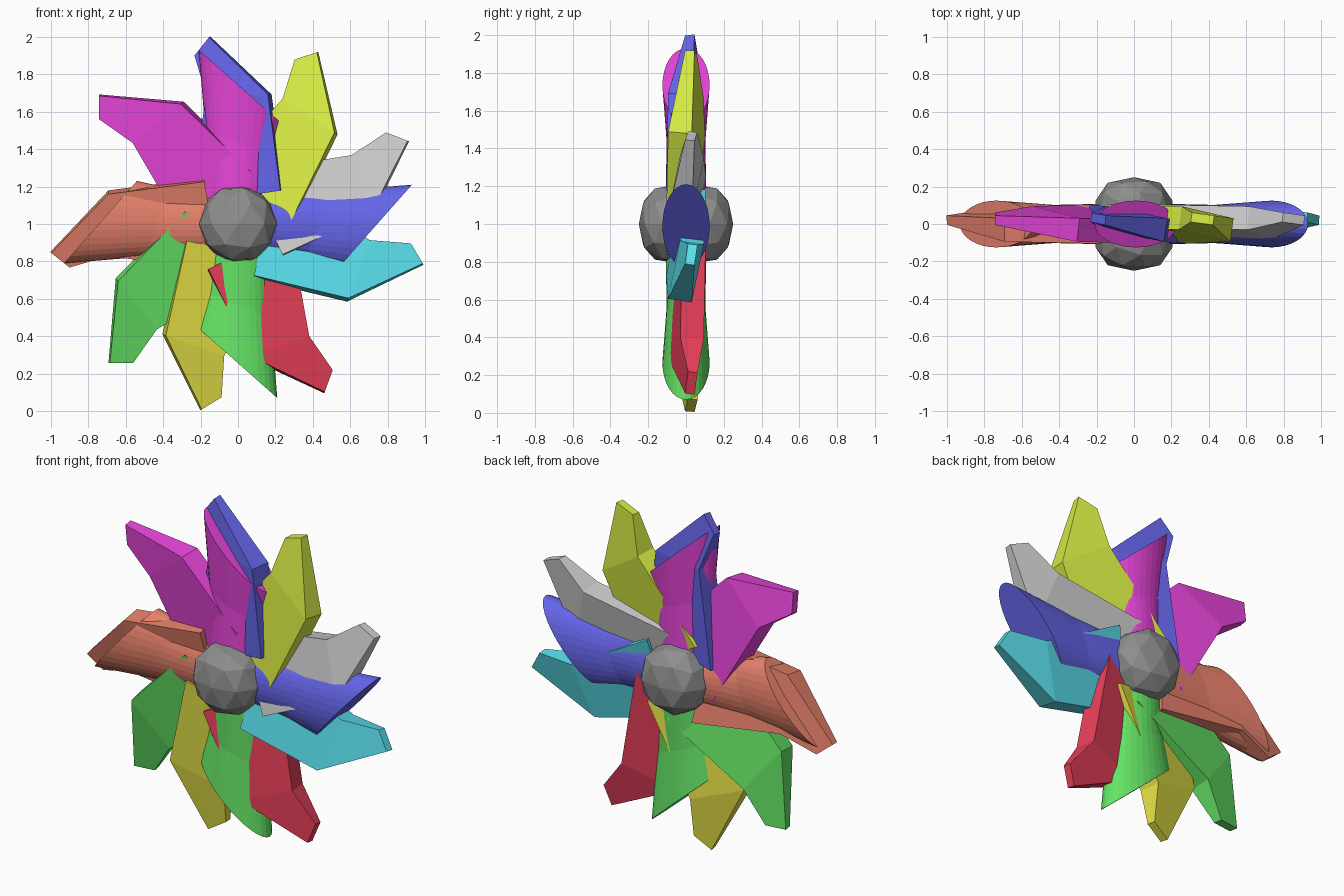
import bpy, bmesh
from math import sin, cos, pi, radians, sqrt, copysign
from mathutils import Vector

if "Cube" in bpy.data.objects:
    bpy.data.objects.remove(bpy.data.objects["Cube"])

mats = {}


def paint(ob, name, rgb):
    if name not in mats:
        mats[name] = bpy.data.materials.new(name)
        mats[name].diffuse_color = (*rgb, 1)
    ob.data.materials.append(mats[name])


def finish(bm, name):
    bmesh.ops.recalc_face_normals(bm, faces=bm.faces)
    me = bpy.data.meshes.new(name)
    bm.to_mesh(me)
    bm.free()
    ob = bpy.data.objects.new(name, me)
    bpy.context.collection.objects.link(ob)
    return ob


def loft(name, rings, angle):
    """Skin rings of (radial, tangential, depth) points, turned by angle about the hub axis."""
    c, s = cos(angle), sin(angle)
    bm = bmesh.new()
    loops = [[bm.verts.new((r * c - t * s, y, 1 + r * s + t * c)) for r, t, y in ring]
             for ring in rings]
    for a, b in zip(loops, loops[1:]):
        n = len(a)
        for i in range(n):
            bm.faces.new((a[i], a[(i + 1) % n], b[(i + 1) % n], b[i]))
    bm.faces.new(loops[0])
    bm.faces.new(loops[-1])
    return finish(bm, name)


def plate(lead, trail, y, tilt, thick, shift):
    """Pitched rectangular section between the leading and trailing corners."""
    L, T = Vector(lead), Vector(trail)
    u = (T - L).normalized() * shift
    h = thick / 2
    return [(*(L + u), y - tilt - h), (*L, y - tilt + h),
            (*(T - u), y + tilt + h), (*T, y + tilt - h)]


def oval(lead, trail, depth, n=32):
    """Elliptical section whose long axis runs from lead to trail."""
    L, T = Vector(lead), Vector(trail)
    m, a = (L + T) / 2, (T - L) / 2
    return [(*(m + a * cos(2 * pi * i / n)), depth * sin(2 * pi * i / n)) for i in range(n)]


BLUE, GREEN, MAGENTA = (.13, .13, .82), (.13, .78, .13), (.8, .06, .7)
ORANGE, LIME, SILVER = (.8, .22, .15), (.7, .85, .06), (.8, .8, .82)
CYAN, RED, YELLOW = (.1, .73, .83), (.8, .05, .1), (.77, .75, .06)

# Hub: faceted, slightly drum-like ball
bm = bmesh.new()
bmesh.ops.create_icosphere(bm, subdivisions=2, radius=1)
for v in bm.verts:
    x, y, z = v.co
    rho = max(sqrt(x * x + z * z), 1e-6)
    k = .215 * rho ** .8 / rho
    v.co = (x * k, copysign(.25 * abs(y) ** .6, y), 1 + z * k)
hub = finish(bm, "hub")
paint(hub, "hub_grey", (.27, .27, .27))

# Four thick oval blades with slanted ends
thick_rings = [oval((.08, -.15), (.08, .16), .11),
               oval((.36, -.19), (.50, .175), .102),
               oval((.54, -.23), (.93, .21), .125)]
for i, (cname, col) in enumerate([("blue", BLUE), ("magenta", MAGENTA),
                                  ("orange", ORANGE), ("green", GREEN)]):
    ob = loft(f"thick_blade_{cname}", thick_rings, i * pi / 2)
    paint(ob, cname, col)

# Nine thin pitched blades: root, shoulder and tip sections
thin_rings = [plate((.143, -.27), (.143, .237), 0, .045, .12, .02),
              plate((.658, -.28), (.707, .067), 0, .032, .125, .02),
              plate((1.015, 0), (.925, .097), .028, .008, .05, .008)]
for deg, cname, col in [(65, "lime", LIME), (25.8, "silver", SILVER), (-12.4, "cyan", CYAN),
                        (-63, "red", RED), (-101.4, "yellow", YELLOW), (-133, "green", GREEN),
                        (-171.5, "orange", ORANGE), (137, "magenta", MAGENTA),
                        (98.5, "blue", BLUE)]:
    ob = loft(f"thin_blade_{cname}", thin_rings, radians(deg))
    paint(ob, cname, col)

for m in bpy.data.materials:
    if m.users and not m.is_grease_pencil:
        m.use_nodes = True
        m.node_tree.nodes["Principled BSDF"].inputs["Base Color"].default_value = m.diffuse_color
